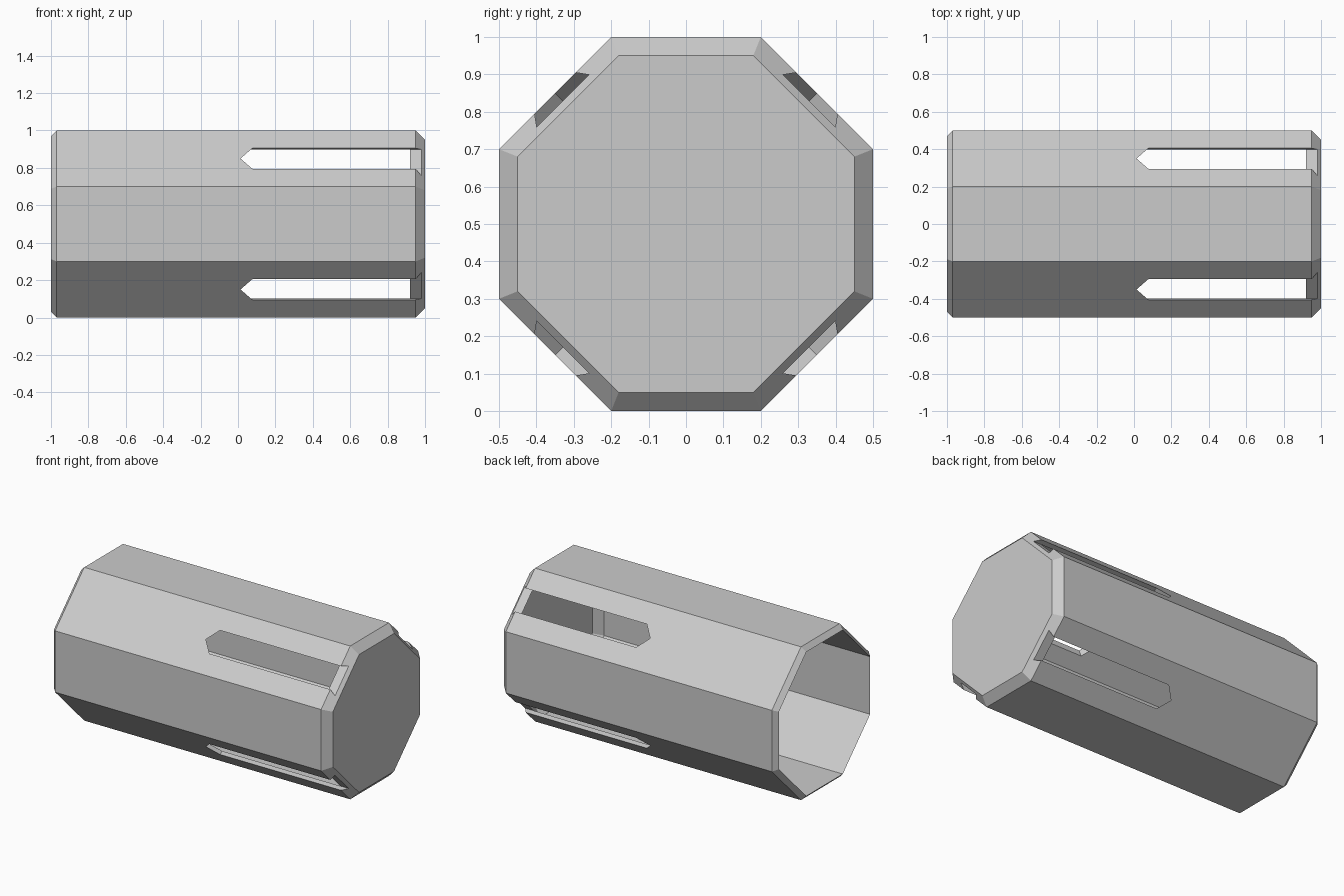
import bpy, bmesh
from mathutils import Matrix, Vector
from math import pi

cube = bpy.data.objects.get("Cube")
if cube:
    bpy.data.objects.remove(cube, do_unlink=True)

grey = bpy.data.materials.new("plain_grey")
grey.use_nodes = True
colour = (0.6, 0.6, 0.6, 1)
grey.diffuse_color = colour
grey.node_tree.nodes["Principled BSDF"].inputs["Base Color"].default_value = colour

CENTRE = Vector((0, 0, 0.5))
OCTAGON = [(0.5, -0.2), (0.5, 0.2), (0.2, 0.5), (-0.2, 0.5),
           (-0.5, 0.2), (-0.5, -0.2), (-0.2, -0.5), (0.2, -0.5)]


def make_object(name, bm):
    bmesh.ops.recalc_face_normals(bm, faces=bm.faces)
    mesh = bpy.data.meshes.new(name)
    bm.to_mesh(mesh)
    bm.free()
    mesh.materials.append(grey)
    obj = bpy.data.objects.new(name, mesh)
    bpy.context.collection.objects.link(obj)
    return obj


def bridge(bm, a, b):
    for i in range(len(a)):
        j = (i + 1) % len(a)
        bm.faces.new((a[i], a[j], b[j], b[i]))


# Hollow shell: outer cap, outside wall, sharp open rim, inside wall, inner cap
profile = [(1, 0.9), (0.95, 1), (-0.97, 1), (-1, 0.94), (0.92, 0.94), (0.97, 0.84)]
bm = bmesh.new()
rings = [[bm.verts.new(CENTRE + Vector((x, y * s, z * s))) for y, z in OCTAGON]
         for x, s in profile]
for a, b in zip(rings, rings[1:]):
    bridge(bm, a, b)
bm.faces.new(rings[0])
bm.faces.new(rings[-1])
shell = make_object("octagonal_shell", bm)

# Slot cutters: pointed at one end, widening inwards, one per diagonal side
FACE = 0.7 / 2 ** 0.5       # distance of a diagonal side from the axis
WALL = 0.0298


def slot_ring(bm, depth):
    flare = depth * 0.0212 / 0.03
    half = 0.0778 + flare
    tip, shoulder = 0.013 - flare * 1.29, 0.077 - flare * 0.47
    outline = [(tip, 0), (shoulder, half), (1.2, half), (1.2, -half), (shoulder, -half)]
    return [bm.verts.new((x, y, FACE - depth)) for x, y in outline]


bm = bmesh.new()
for k in range(4):
    top, bottom = slot_ring(bm, -0.02), slot_ring(bm, WALL)
    bridge(bm, top, bottom)
    bm.faces.new(top)
    bm.faces.new(bottom)
    turn = Matrix.Translation(CENTRE) @ Matrix.Rotation(pi / 4 + k * pi / 2, 4, "X")
    bmesh.ops.transform(bm, matrix=turn, verts=top + bottom)
cutter = make_object("slot_cutter", bm)
cutter.hide_render = True

# Cut the slots and discard the helper
cut = shell.modifiers.new("slots", "BOOLEAN")
cut.operation = "DIFFERENCE"
cut.solver = "EXACT"
cut.object = cutter
bpy.context.view_layer.objects.active = shell
bpy.ops.object.modifier_apply(modifier=cut.name)
bpy.data.objects.remove(cutter, do_unlink=True)
